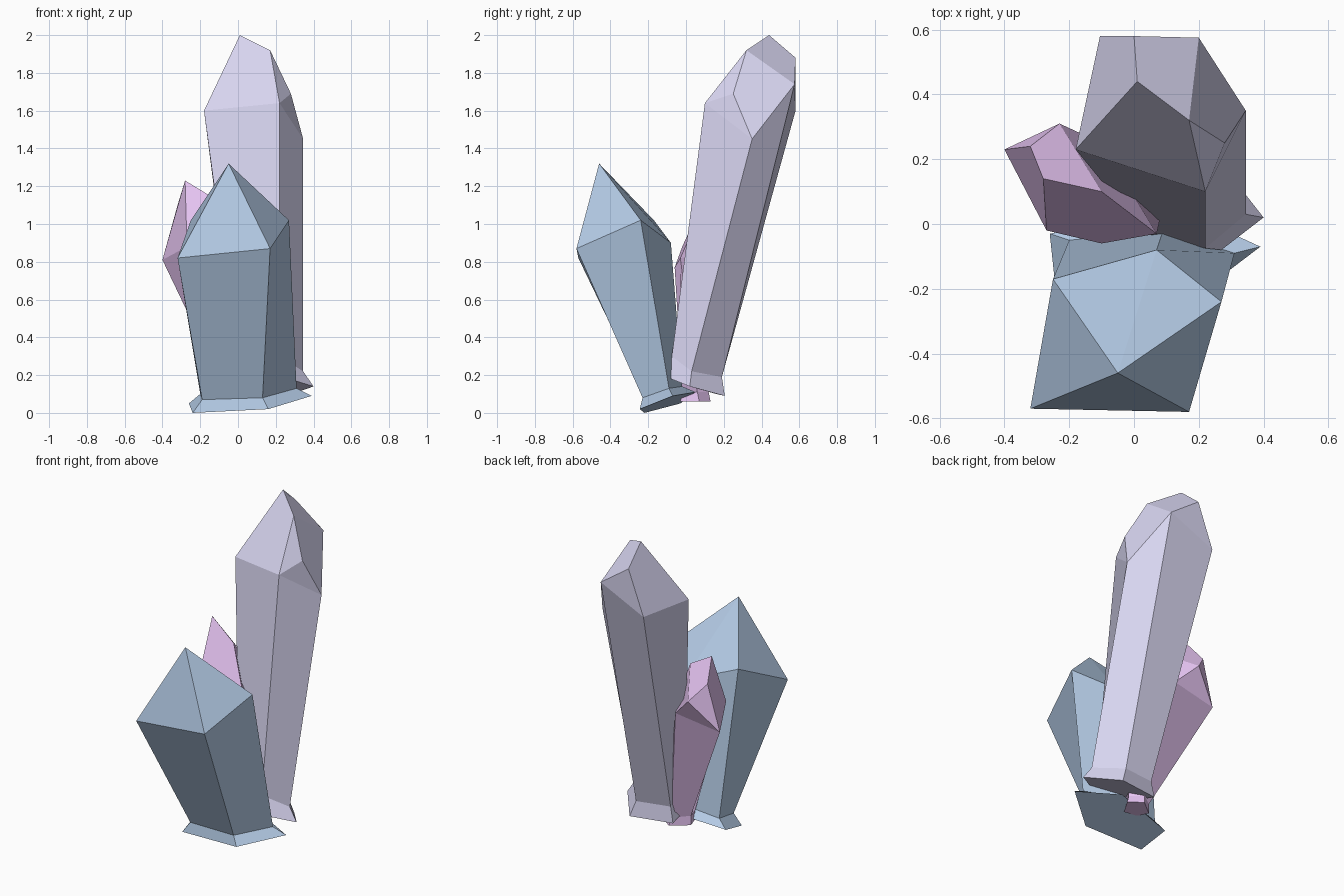
import bpy, bmesh


def crystal(name, color, base, neck, shoulder, tips, cap):
    """Bridge three five-sided rings, then close the top with faceted cap faces.
    Cap indices: 0-4 are shoulder corners, 5 and up are tip points."""
    bm = bmesh.new()
    rings = [[bm.verts.new(p) for p in r] for r in (base, neck, shoulder)]
    top = rings[2] + [bm.verts.new(p) for p in tips]
    n = len(base)
    bm.faces.new(rings[0])
    for lo, hi in zip(rings, rings[1:]):
        for i in range(n):
            j = (i + 1) % n
            bm.faces.new((lo[i], lo[j], hi[j], hi[i]))
    for f in cap:
        bm.faces.new([top[i] for i in f])
    bmesh.ops.recalc_face_normals(bm, faces=bm.faces[:])
    me = bpy.data.meshes.new(name)
    bm.to_mesh(me)
    bm.free()
    mat = bpy.data.materials.new(name + "_color")
    mat.diffuse_color = (*color, 1)
    me.materials.append(mat)
    ob = bpy.data.objects.new(name, me)
    bpy.context.collection.objects.link(ob)
    return ob


# front blue crystal, single point
crystal("blue_crystal", (0.45, 0.59, 0.78),
        [(-.24, -.22, 0), (.16, -.245, .02), (.39, -.07, .09), (.13, .05, .11), (-.26, -.03, .05)],
        [(-.19, -.21, .07), (.13, -.23, .08), (.31, -.09, .13), (.09, -.02, .14), (-.20, -.05, .10)],
        [(-.32, -.57, .82), (.17, -.58, .87), (.27, -.24, 1.02), (.07, -.08, .90), (-.25, -.17, 1.02)],
        [(-.05, -.46, 1.32)],
        [(i, (i + 1) % 5, 5) for i in range(5)])

# tall lavender crystal, leaning back, with chipped tip facets
crystal("lavender_crystal", (0.69, 0.67, 0.88),
        [(-.02, -.02, .16), (.27, -.08, .18), (.40, .02, .14), (.255, .205, .09), (-.02, .16, .10)],
        [(0, .01, .27), (.22, -.075, .30), (.345, .03, .22), (.22, .19, .19), (0, .155, .20)],
        [(-.18, .23, 1.60), (.22, .10, 1.64), (.345, .35, 1.45), (.20, .575, 1.74), (-.105, .58, 1.60)],
        [(.01, .44, 2.0), (.17, .32, 1.92), (.28, .25, 1.69), (0, .58, 1.88)],
        [(0, 1, 6, 5), (1, 7, 6), (1, 2, 7), (2, 3, 6, 7), (3, 8, 5, 6), (3, 4, 8), (4, 0, 5, 8)])

# small pink crystal, leaning left, with a ridge tip
crystal("pink_crystal", (0.80, 0.56, 0.90),
        [(-.07, .05, .06), (-.05, -.03, .07), (.05, -.03, .06), (.11, .07, .06), (.03, .13, .06)],
        [(-.07, .05, .12), (-.05, -.02, .12), (.04, -.02, .11), (.09, .06, .11), (.02, .12, .11)],
        [(-.40, .23, .81), (-.27, -.02, .88), (-.10, -.06, .77), (.07, -.03, .82), (-.10, .25, .86)],
        [(-.28, .14, 1.23), (-.10, .10, 1.12), (-.32, .24, 1.10), (-.23, .31, .99)],
        [(1, 2, 3, 6, 5), (0, 1, 5, 7), (5, 6, 8, 7), (0, 7, 8), (0, 8, 4), (3, 4, 8, 6)])
